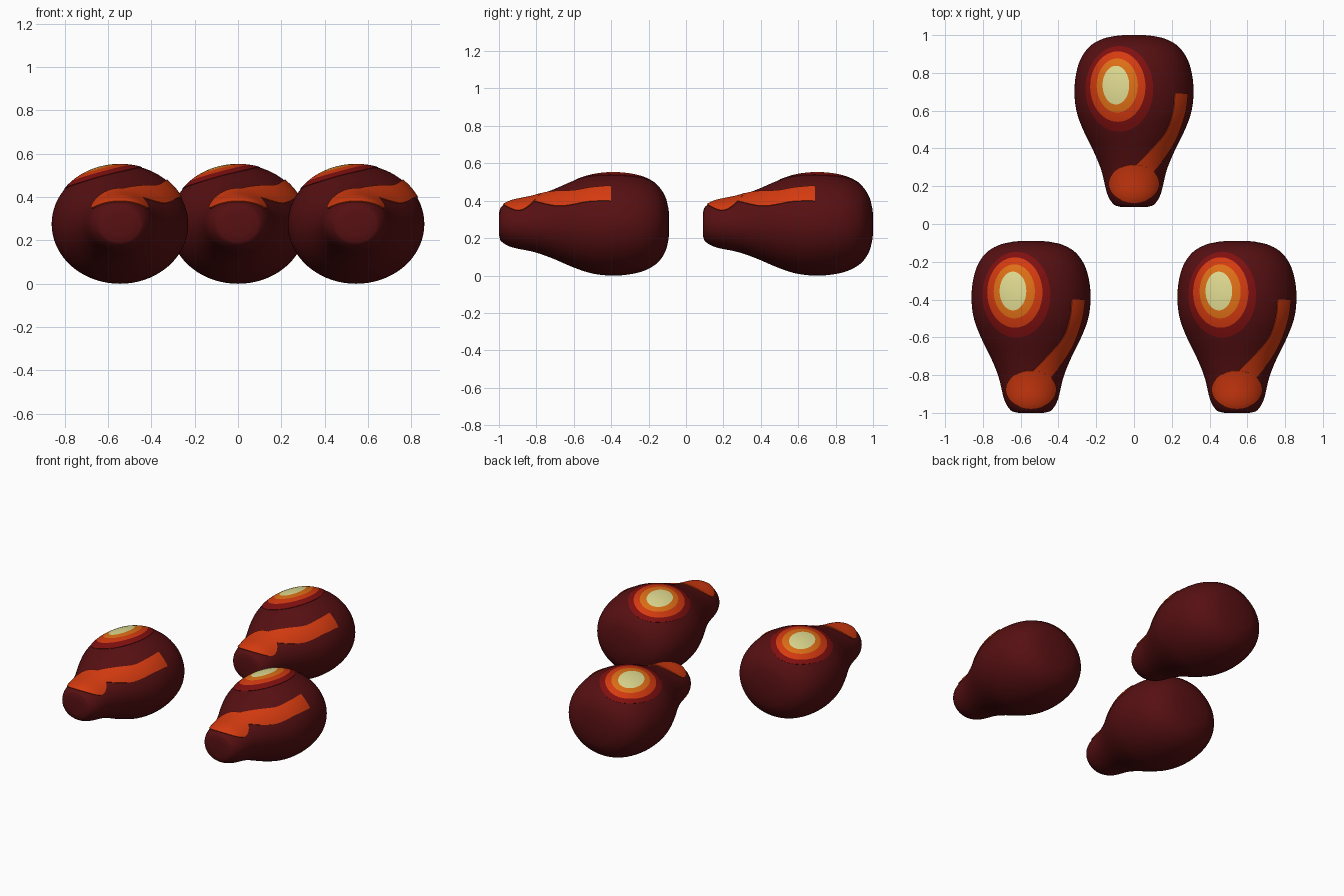
import bpy, math
from mathutils import Vector

if "Cube" in bpy.data.objects:
    bpy.data.objects.remove(bpy.data.objects["Cube"])

def material(name, rgb):
    m = bpy.data.materials.new(name)
    m.diffuse_color = (*rgb, 1)
    m.use_nodes = True
    m.node_tree.nodes["Principled BSDF"].inputs["Base Color"].default_value = m.diffuse_color
    return m

MAROON = material("maroon", (0.095, 0.005, 0.006))
CRIMSON = material("dark red", (0.22, 0.005, 0.005))
EMBER = material("red orange", (0.66, 0.043, 0.005))
ORANGE = material("orange", (0.74, 0.16, 0.008))
CREAM = material("pale yellow", (0.74, 0.70, 0.28))

MID_Z, WIDEN = 0.275, 1.145   # axis height, width relative to height

def spline(pts, steps):
    """Catmull-Rom through the given points."""
    p = [Vector(q) for q in pts]
    p = [2 * p[0] - p[1]] + p + [2 * p[-1] - p[-2]]
    out = []
    for i in range(1, len(p) - 2):
        a, b, c, d = p[i - 1:i + 3]
        for k in range(steps):
            t = k / steps
            out.append(0.5 * (2 * b + (c - a) * t + (2 * a - 5 * b + 4 * c - d) * t * t
                              + (3 * b - a - 3 * c + d) * t ** 3))
    return out + [p[-2]]

# Pear profile: (distance along y, radius)
PROFILE = [(0.09, 0.055)] + spline(
    [(0.092, 0.068), (0.105, 0.095), (0.16, 0.124), (0.28, 0.150), (0.38, 0.185),
     (0.48, 0.228), (0.58, 0.262), (0.68, 0.275), (0.78, 0.270), (0.87, 0.248),
     (0.94, 0.205), (0.98, 0.145), (0.996, 0.085)], 5) + [(1.0, 0.05)]

def radius(y):
    for (y0, r0), (y1, r1) in zip(PROFILE, PROFILE[1:]):
        if y0 <= y <= y1:
            return r0 + (r1 - r0) * (y - y0) / (y1 - y0)
    return PROFILE[-1][1]

def on_surface(x, y, lift):
    """Point on the upper side of the pear, moved out along the normal."""
    r = radius(y)
    z = math.sqrt(max(r * r - (x / WIDEN) ** 2, 0))
    slope = (radius(y + 0.01) - radius(y - 0.01)) / 0.02
    n = Vector((x / WIDEN ** 2, -r * slope, z)).normalized()
    return Vector((x, y, z + MID_Z)) + n * lift

def grid_mesh(name, rows, closed, mats, row_mat=lambda i: 0, caps=()):
    """Skin equal-length rows of points; caps lists rows to fill."""
    n = len(rows[0])
    verts = [v for row in rows for v in row]
    faces, idx = [], []
    for i in range(len(rows) - 1):
        for j in range(n if closed else n - 1):
            k = (j + 1) % n
            faces.append((i * n + j, i * n + k, (i + 1) * n + k, (i + 1) * n + j))
            idx.append(row_mat(i))
    for c in caps:
        ring = [c * n + j for j in range(n)]
        faces.append(ring[::-1] if c == 0 else ring)
        idx.append(row_mat(min(c, len(rows) - 2)))
    me = bpy.data.meshes.new(name)
    me.from_pydata(verts, [], faces)
    for m in mats:
        me.materials.append(m)
    me.polygons.foreach_set("material_index", idx)
    me.polygons.foreach_set("use_smooth", [True] * len(idx))
    me.update()
    return me

def angles(n):
    return [2 * math.pi * k / n for k in range(n)]

# Pear-shaped body, turned around the y axis
body = grid_mesh("body", [[(r * WIDEN * math.sin(a), y, MID_Z + r * math.cos(a)) for a in angles(72)]
                          for y, r in PROFILE], True, [MAROON], caps=(0, len(PROFILE) - 1))

def oval_row(cx, cy, hx, hy, lift):
    return [on_surface(cx + hx * math.cos(a), cy + hy * math.sin(a), lift) for a in angles(56)]

# Concentric glowing rings: (centre x, centre y, half width, half length)
OVALS = [(-0.095, 0.735, 0.002, 0.003), (-0.095, 0.735, 0.070, 0.102), (-0.088, 0.733, 0.108, 0.142),
         (-0.085, 0.727, 0.145, 0.185), (-0.077, 0.715, 0.178, 0.225)]
SUB = 4
rows = [oval_row(*[a + (b - a) * k / SUB for a, b in zip(o, q)], 0.003)
        for o, q in zip(OVALS, OVALS[1:]) for k in range(SUB)]
rows += [oval_row(*OVALS[-1], 0.003), oval_row(*OVALS[-1], -0.004)]
rings = grid_mesh("glow_rings", rows, True, [CREAM, ORANGE, EMBER, CRIMSON],
                  lambda i: min(i // SUB, 3), caps=(0,))

# Oval blob on the narrow end
rows = [oval_row(0, 0.215, 0.13 * t, 0.1 * t, 0.006) for t in (0.02, 0.2, 0.4, 0.6, 0.8, 0.9, 1)]
rows.append(oval_row(0, 0.215, 0.13, 0.1, -0.006))
blob = grid_mesh("tip_blob", rows, True, [EMBER], caps=(0,))

# Curved streak running from the blob up the right side
left = spline([(-0.03, 0.25), (0.01, 0.312), (0.09, 0.395), (0.17, 0.49), (0.206, 0.6), (0.214, 0.69)], 5)
right = spline([(0.04, 0.20), (0.08, 0.254), (0.155, 0.345), (0.222, 0.455), (0.268, 0.587), (0.283, 0.69)], 5)

def streak_row(a, b, lift):
    pts = [a.lerp(b, k / 8) for k in range(9)]
    return ([on_surface(*a, -0.004)] + [on_surface(*p, lift) for p in pts] + [on_surface(*b, -0.004)])[::-1]

rows = [streak_row(a, b, 0.005) for a, b in zip(left, right)]
rows.append(streak_row(left[-1], right[-1], -0.004))
streak = grid_mesh("side_streak", rows, False, [EMBER])

# Three copies: one behind, two in front
for place, x, y in (("back", 0, 0), ("left", -0.545, -1.09), ("right", 0.545, -1.09)):
    for me in (body, rings, blob, streak):
        ob = bpy.data.objects.new(f"{place}_{me.name}", me.copy())
        ob.location = (x, y, 0)
        bpy.context.collection.objects.link(ob)
        bpy.context.view_layer.objects.active = ob
        bpy.ops.object.select_all(action='DESELECT')
        ob.select_set(True)
        bpy.ops.object.shade_smooth_by_angle(angle=math.radians(40))
